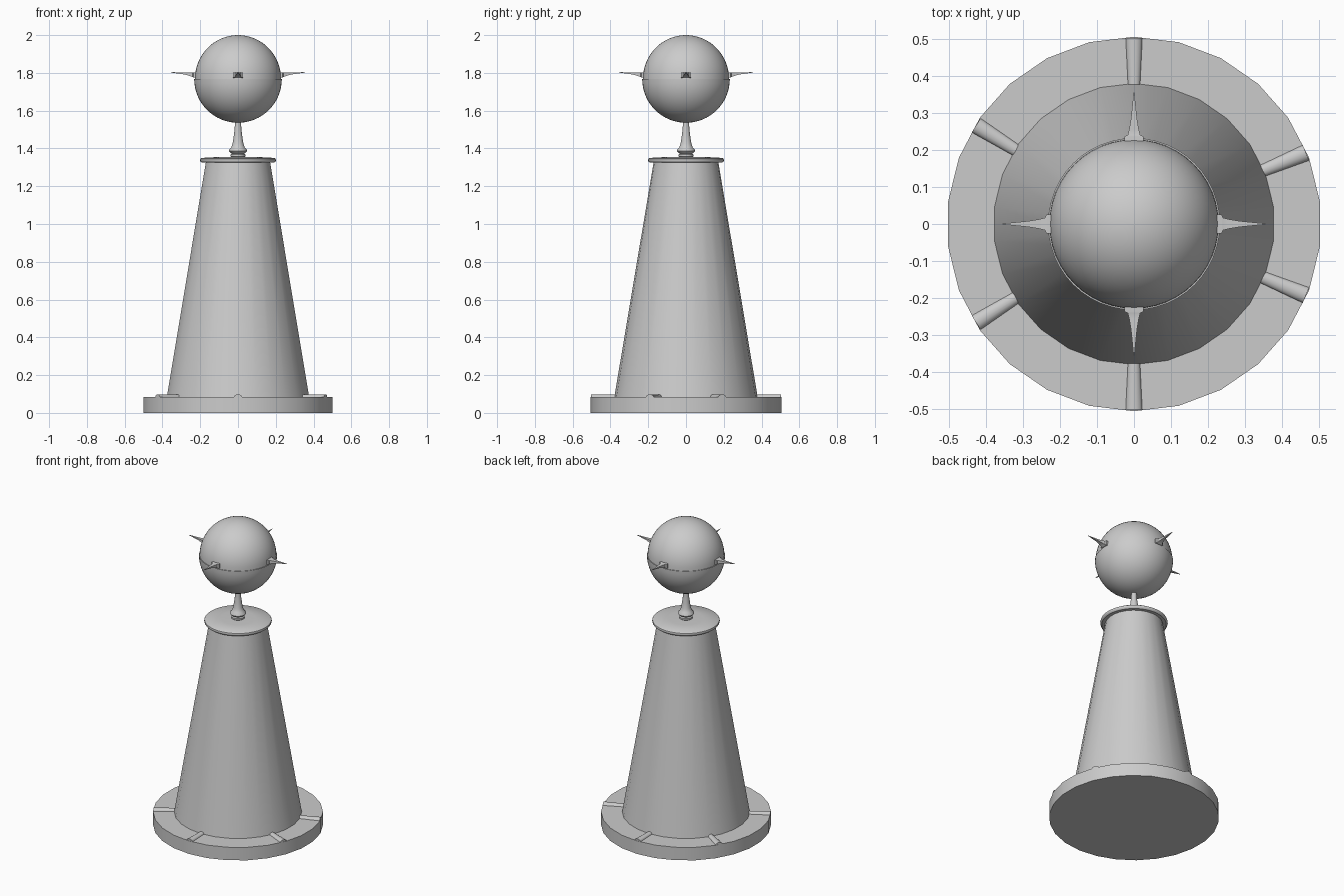
import bpy, bmesh, math
from mathutils import Matrix, Vector

old = bpy.data.objects.get("Cube")
if old:
    bpy.data.objects.remove(old, do_unlink=True)

grey = bpy.data.materials.new("stone grey")
grey.use_nodes = True
colour = (0.6, 0.6, 0.6, 1)
grey.diffuse_color = colour
grey.node_tree.nodes["Principled BSDF"].inputs["Base Color"].default_value = colour


def finish(bm, name, angle=35):
    bmesh.ops.recalc_face_normals(bm, faces=bm.faces)
    mesh = bpy.data.meshes.new(name)
    bm.to_mesh(mesh)
    bm.free()
    mesh.materials.append(grey)
    ob = bpy.data.objects.new(name, mesh)
    bpy.context.collection.objects.link(ob)
    bpy.ops.object.select_all(action='DESELECT')
    ob.select_set(True)
    bpy.context.view_layer.objects.active = ob
    bpy.ops.object.shade_smooth_by_angle(angle=math.radians(angle))
    return ob


def loft(bm, rings):
    """Skin a list of closed point loops and cap both ends."""
    loops = [[bm.verts.new(p) for p in ring] for ring in rings]
    n = len(loops[0])
    for a, b in zip(loops, loops[1:]):
        for i in range(n):
            j = (i + 1) % n
            bm.faces.new((a[i], a[j], b[j], b[i]))
    bm.faces.new(loops[0])
    bm.faces.new(loops[-1])


def turned(name, profile, sides, angle=35):
    """Turn (radius, height) points around z, with a corner on the y axis."""
    steps = [math.pi / 2 + math.tau * i / sides for i in range(sides)]
    bm = bmesh.new()
    loft(bm, [[(r * math.cos(t), r * math.sin(t), z) for t in steps]
              for r, z in profile])
    return finish(bm, name, angle)


# Plinth, tapered tower and its rounded cap
turned("base_disc", [(0.505, 0), (0.505, 0.085)], 26)
turned("tower", [(0.38, 0.08), (0.17, 1.335)], 26)
turned("tower_cap", [(0.17, 1.325), (0.192, 1.325), (0.199, 1.331), (0.201, 1.338),
                     (0.199, 1.345), (0.192, 1.350), (0.1, 1.355)], 40)

# Slender stem with a collar at its foot
turned("stem", [(0.03, 1.35), (0.04, 1.358), (0.04, 1.368), (0.032, 1.373),
                (0.042, 1.379), (0.048, 1.387), (0.046, 1.395), (0.036, 1.405),
                (0.029, 1.425), (0.024, 1.455), (0.018, 1.5), (0.015, 1.56)], 24, 50)

# Globe: lower half ends in a small lip around the upper half
CENTRE, RADIUS = 1.768, 0.232


def half_globe(name, radius, height, direction):
    arc = [math.pi / 2 * i / 16 for i in range(16)] + [math.pi / 2 - 0.01]
    turned(name, [(radius * math.cos(t), CENTRE + direction * height * math.sin(t))
                  for t in arc], 48)


half_globe("globe_lower", RADIUS, RADIUS, -1)
half_globe("globe_upper", RADIUS - 0.004, RADIUS, 1)

# Four spikes: square sections (reach, half width, half height, mid height)
sections = [(0.21, 0.026, 0.015, 1.788), (0.236, 0.026, 0.014, 1.789),
            (0.24, 0.017, 0.012, 1.79), (0.255, 0.013, 0.009, 1.793),
            (0.285, 0.008, 0.005, 1.797), (0.355, 0.001, 0.001, 1.803)]
for i, side in enumerate(("left", "back", "right", "front")):
    bm = bmesh.new()
    loft(bm, [[(r, -w, z - h), (r, w, z - h), (r, w, z + h), (r, -w, z + h)]
              for r, w, h, z in sections])
    bm.transform(Matrix.Rotation(i * math.pi / 2, 4, 'Z'))
    finish(bm, side + "_spike", 30)

# Low rounded ribs radiating across the plinth, narrower toward the tower
for number, angle in enumerate((22.5, 90, 148, -148, -90, -22.5), 1):
    bm = bmesh.new()
    arch = [math.pi * i / 8 for i in range(9)]
    loft(bm, [[(r, w * math.cos(t), 0.083 + 0.015 * math.sin(t)) for t in arch]
              for r, w in ((0.36, 0.016), (0.502, 0.023))])
    bm.transform(Matrix.Rotation(math.radians(angle), 4, 'Z'))
    finish(bm, "base_rib_%d" % number)
